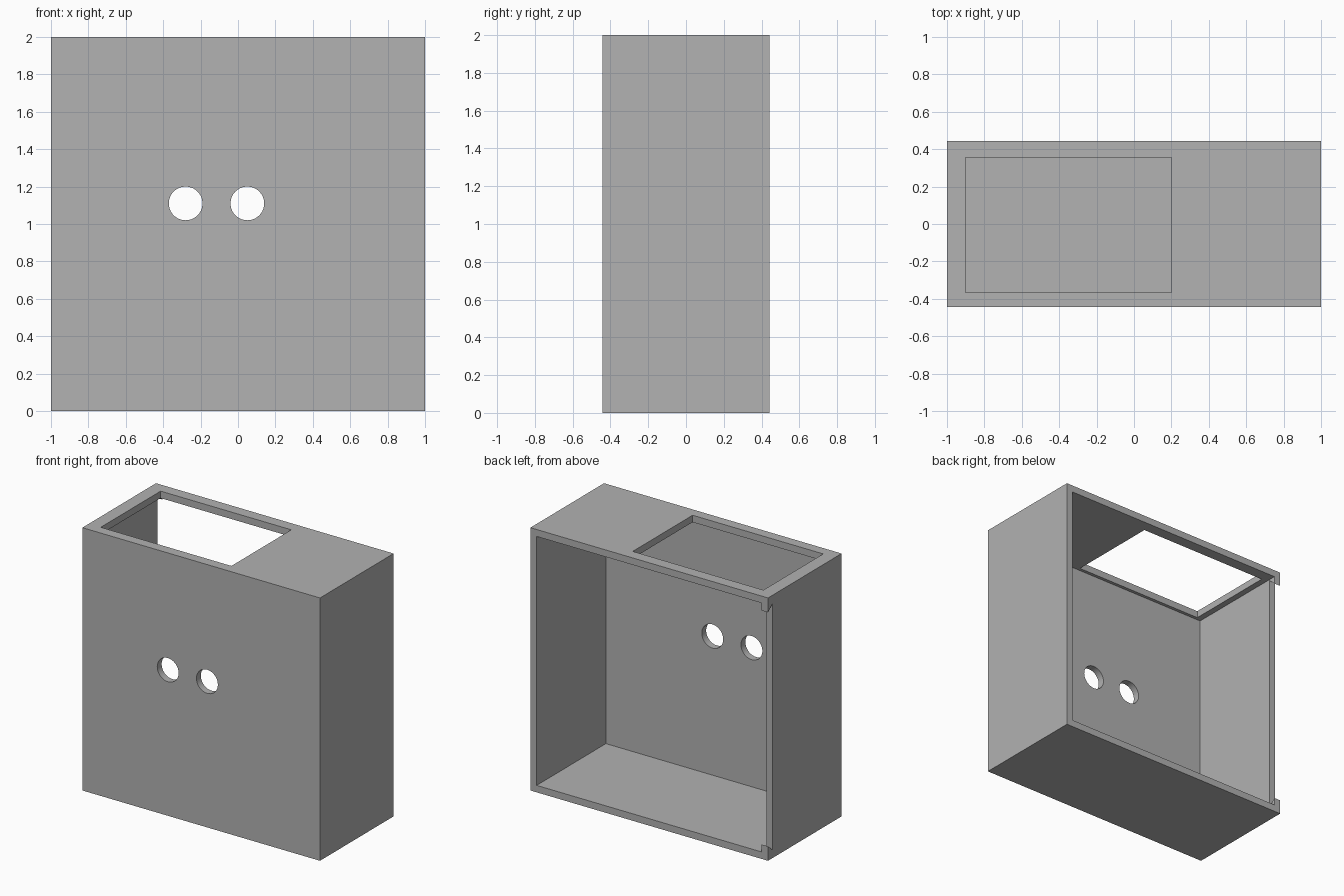
import bpy, bmesh, math
from mathutils import Matrix, Vector

if "Cube" in bpy.data.objects:
    bpy.data.objects.remove(bpy.data.objects["Cube"])

WALL = 0.053
DEPTH = 0.885
BACK = DEPTH / 2

grey = bpy.data.materials.new("mid grey")
grey.use_nodes = True
grey.diffuse_color = (0.445, 0.445, 0.445, 1)
grey.node_tree.nodes["Principled BSDF"].inputs["Base Color"].default_value = grey.diffuse_color


def make(name, bm):
    bmesh.ops.recalc_face_normals(bm, faces=bm.faces)
    mesh = bpy.data.meshes.new(name)
    bm.to_mesh(mesh)
    bm.free()
    mesh.materials.append(grey)
    obj = bpy.data.objects.new(name, mesh)
    bpy.context.collection.objects.link(obj)
    return obj


def box(name, low, high):
    low, high = Vector(low), Vector(high)
    bm = bmesh.new()
    bmesh.ops.create_cube(bm, size=1)
    bmesh.ops.scale(bm, vec=high - low, verts=bm.verts)
    bmesh.ops.translate(bm, vec=(low + high) / 2, verts=bm.verts)
    return make(name, bm)


def round_cutter(name, x, z, radius):
    bm = bmesh.new()
    place = Matrix.Translation((x, -BACK, z)) @ Matrix.Rotation(math.pi / 2, 4, "X")
    bmesh.ops.create_cone(bm, cap_ends=True, segments=64, radius1=radius,
                          radius2=radius, depth=0.3, matrix=place)
    return make(name, bm)


def prism_x(name, profile, x0, x1):
    bm = bmesh.new()
    face = bm.faces.new([bm.verts.new((x0, y, z)) for y, z in profile])
    new = bmesh.ops.extrude_face_region(bm, geom=[face])["geom"]
    bmesh.ops.translate(bm, vec=(x1 - x0, 0, 0),
                        verts=[v for v in new if isinstance(v, bmesh.types.BMVert)])
    return make(name, bm)


def cut(target, cutter):
    cutter.hide_render = True
    mod = target.modifiers.new("cut", "BOOLEAN")
    mod.operation = "DIFFERENCE"
    mod.solver = "EXACT"
    mod.object = cutter
    bpy.context.view_layer.objects.active = target
    bpy.ops.object.modifier_apply(modifier=mod.name)
    bpy.data.objects.remove(cutter)


# Outer case, hollow and open at the back
case = box("enclosure_case", (-1, -BACK, 0), (1, BACK, 2))
cut(case, box("cavity", (WALL - 1, WALL - BACK, WALL), (1 - WALL, BACK + 0.2, 2 - WALL)))

# Rectangular hatch through the top wall
cut(case, box("hatch", (-0.9, -0.365, 1.8), (0.2, 0.355, 2.2)))

# Two round holes in the front wall
for x in (-0.28, 0.05):
    cut(case, round_cutter("hole", x, 1.11, 0.09))

# Dovetail slot for a sliding lid in one side wall
inner, outer = BACK - 0.057, BACK + 0.057
cut(case, prism_x("lid_slot", [(inner, 0.06), (outer, 0.16), (outer, 1.84), (inner, 1.94)],
                  -1.1, WALL - 0.98))

# Smooth the round holes and keep every corner sharp
bpy.ops.object.select_all(action="DESELECT")
case.select_set(True)
bpy.context.view_layer.objects.active = case
bpy.ops.object.shade_smooth_by_angle(angle=math.radians(30))
